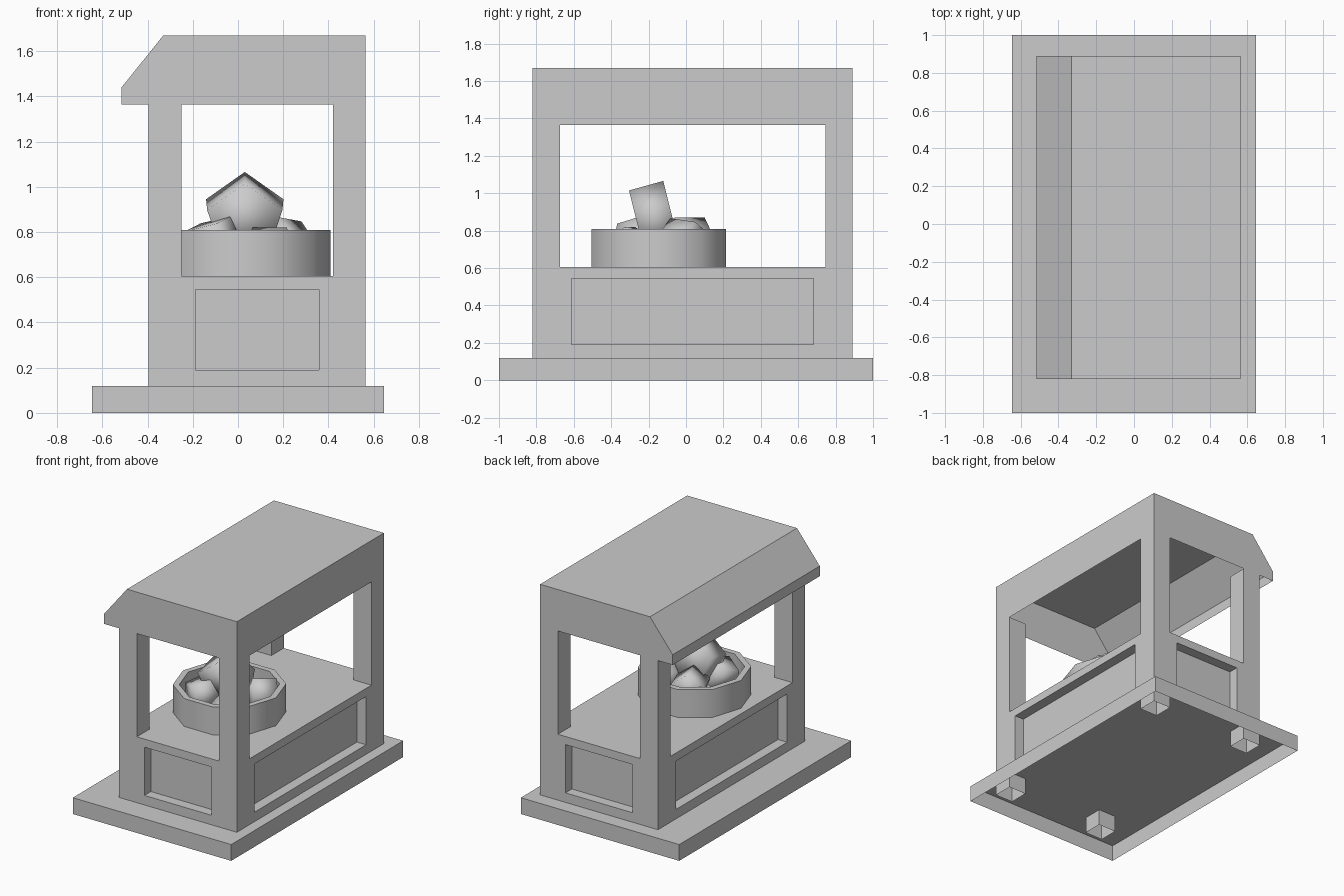
import bpy, bmesh, math
from mathutils import Matrix, Vector, Euler

if "Cube" in bpy.data.objects:
    bpy.data.objects.remove(bpy.data.objects["Cube"])

X0, X1, Y0, Y1 = -0.395, 0.565, -0.82, 0.89   # booth footprint
POST = 0.145
BASE, TOP, EAVE, ROOF = 0.12, 0.605, 1.365, 1.67


def finish(name, bm, smooth=None):
    bmesh.ops.remove_doubles(bm, verts=bm.verts, dist=1e-5)
    bmesh.ops.recalc_face_normals(bm, faces=bm.faces)
    me = bpy.data.meshes.new(name)
    bm.to_mesh(me)
    bm.free()
    ob = bpy.data.objects.new(name, me)
    bpy.context.collection.objects.link(ob)
    if smooth:
        bpy.ops.object.select_all(action='DESELECT')
        ob.select_set(True)
        bpy.context.view_layer.objects.active = ob
        bpy.ops.object.shade_smooth_by_angle(angle=math.radians(smooth))
    return ob


def quad(bm, *pts):
    bm.faces.new([bm.verts.new(p) for p in pts])


def shell(bm, x0, x1, y0, y1, z0, z1, top=False):
    """Box walls, open below, with an optional top."""
    c = [(x0, y0), (x1, y0), (x1, y1), (x0, y1)]
    for a, b in zip(c, c[1:] + c[:1]):
        quad(bm, (*a, z0), (*b, z0), (*b, z1), (*a, z1))
    if top:
        quad(bm, *[(*p, z1) for p in c])


# base plinth, hollow underneath
bm = bmesh.new()
shell(bm, -0.645, 0.645, -1, 1, 0, BASE, True)
finish("base", bm)

# counter with a recessed panel on each side
bm = bmesh.new()
corners = [Vector(p) for p in ((X0, Y0, 0), (X1, Y0, 0), (X1, Y1, 0), (X0, Y1, 0))]
for a, b in zip(corners, corners[1:] + corners[:1]):
    d = (b - a).normalized()
    inward = Vector((-d.y, d.x, 0)) * 0.075
    up = Vector((0, 0, 1))
    m = d * 0.207
    outer = [a + up * BASE, b + up * BASE, b + up * TOP, a + up * TOP]
    inner = [a + m + up * 0.19, b - m + up * 0.19, b - m + up * 0.545, a + m + up * 0.545]
    back = [p + inward for p in inner]
    for i in range(4):
        j = (i + 1) % 4
        quad(bm, outer[i], outer[j], inner[j], inner[i])
        quad(bm, inner[i], inner[j], back[j], back[i])
    quad(bm, *back)
quad(bm, *[p + Vector((0, 0, TOP)) for p in corners])
finish("counter", bm)

# corner posts above the counter, and their feet inside the hollow base
for px, sx in ((X0, "left"), (X1 - POST, "right")):
    for py, sy in ((Y0, "front"), (Y1 - POST, "back")):
        for part, z0, z1 in (("post", TOP, EAVE), ("foot", 0, BASE)):
            bm = bmesh.new()
            shell(bm, px, px + POST, py, py + POST, z0, z1)
            finish(f"{sy}_{sx}_{part}", bm)

# hollow roof with sloped overhang
bm = bmesh.new()
profile = [(-0.515, EAVE), (-0.515, 1.44), (-0.33, ROOF), (X1, ROOF), (X1, EAVE)]
for a, b in zip(profile, profile[1:]):
    quad(bm, (a[0], Y0, a[1]), (b[0], Y0, b[1]), (b[0], Y1, b[1]), (a[0], Y1, a[1]))
for y in (Y0, Y1):
    quad(bm, *[(x, y, z) for x, z in profile])
finish("roof", bm)

# ten-sided bowl
CX, CY, SIDES = 0.032, -0.145, 10
bm = bmesh.new()
rings = []
for r, z in ((0.378, TOP), (0.378, 0.81), (0.335, 0.81), (0.335, 0.68)):
    rings.append([bm.verts.new((CX + r * math.cos(k * math.tau / SIDES),
                                CY + r * math.sin(k * math.tau / SIDES), z))
                  for k in range(SIDES)])
for lo, hi in zip(rings, rings[1:]):
    for k in range(SIDES):
        n = (k + 1) % SIDES
        bm.faces.new((lo[k], lo[n], hi[n], hi[k]))
bm.faces.new(rings[0][::-1])
bm.faces.new(rings[-1])
finish("bowl", bm, 40)


# chunky five-sided pieces heaped in the bowl
def chunk(name, loc, rot, r1, r2, depth):
    bm = bmesh.new()
    mat = Matrix.Translation(loc) @ Euler([math.radians(a) for a in rot]).to_matrix().to_4x4()
    bmesh.ops.create_cone(bm, cap_ends=True, segments=5, radius1=r1, radius2=r2,
                          depth=depth, matrix=mat)
    finish(name, bm, 95)


chunk("large_chunk", (0.03, -0.17, 0.868), (104, 0, 0), 0.18, 0.175, 0.19)
chunk("left_chunk", (-0.1, -0.26, 0.75), (75, 20, 50), 0.12, 0.11, 0.17)
chunk("back_chunk", (-0.05, 0.02, 0.75), (90, 0, 20), 0.12, 0.12, 0.17)
chunk("right_chunk", (0.2, -0.02, 0.745), (80, 10, -40), 0.12, 0.11, 0.17)
chunk("front_chunk", (0.14, -0.3, 0.71), (90, 0, 70), 0.11, 0.11, 0.16)
